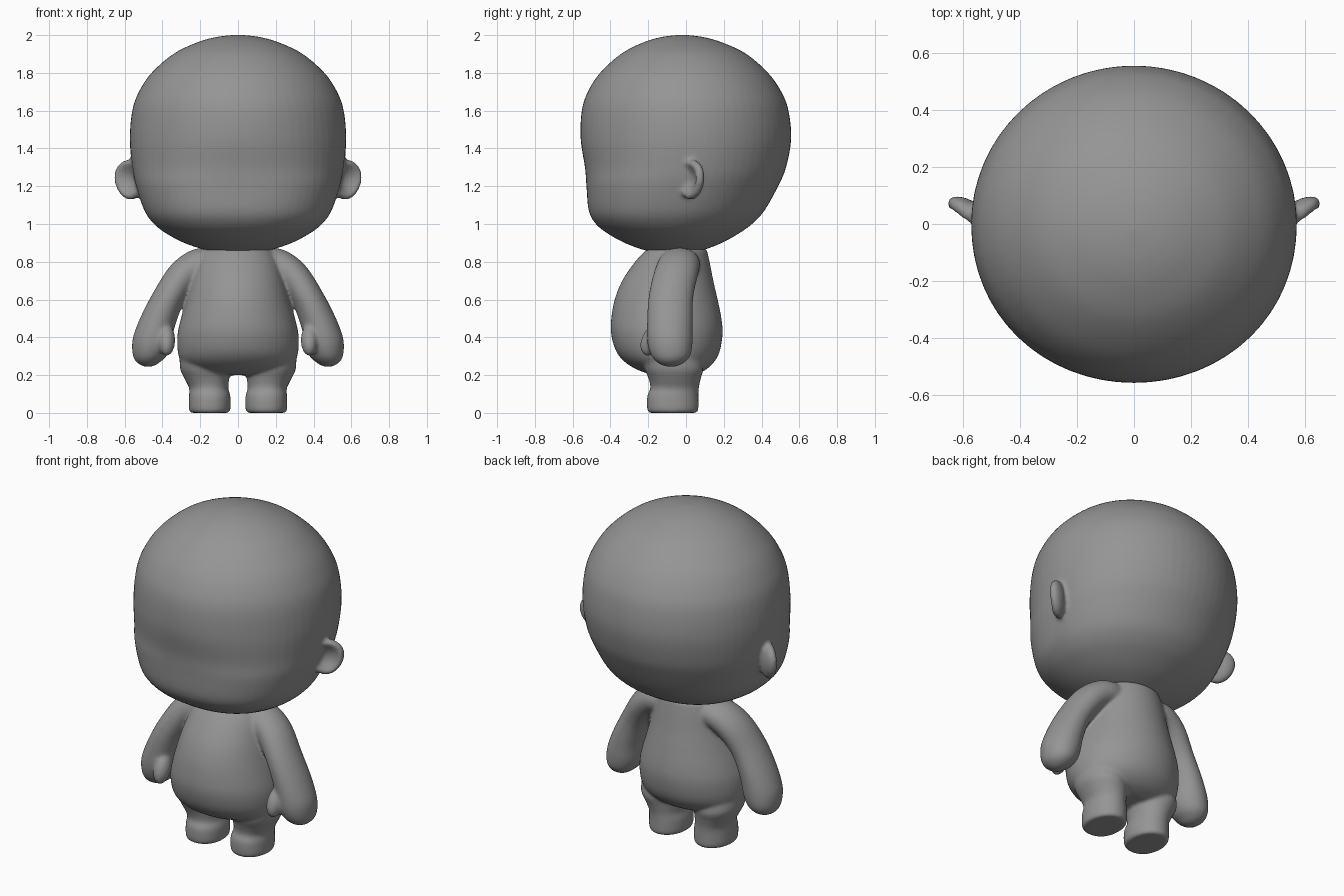
import bpy, bmesh, math
from mathutils import Vector, Matrix

if "Cube" in bpy.data.objects:
    bpy.data.objects.remove(bpy.data.objects["Cube"])

grey = bpy.data.materials.new("dark_grey")
grey.diffuse_color = (.3, .3, .3, 1)
grey.use_nodes = True
grey.node_tree.nodes["Principled BSDF"].inputs["Base Color"].default_value = grey.diffuse_color


def spline(rows, steps=5):
    """Catmull-Rom through rows of numbers."""
    pts = [rows[0]] + rows + [rows[-1]]
    out = []
    for i in range(1, len(pts) - 2):
        for s in range(steps):
            t = s / steps
            out.append([0.5 * (2 * b + (c - a) * t + (2 * a - 5 * b + 4 * c - d) * t * t
                               + (3 * b - a - 3 * c + d) * t ** 3)
                        for a, b, c, d in zip(*pts[i - 1:i + 3])])
    return out + [list(rows[-1])]


def loft(bm, rows, n=48, bend=False):
    """Skin rows of (x, y, z, radius across, radius in y, front squareness)."""
    rows = spline(rows)
    rings = []
    for i, (x, y, z, ru, rv, e) in enumerate(rows):
        u = Vector((1, 0, 0))
        if bend:
            p, q = rows[max(i - 1, 0)], rows[min(i + 1, len(rows) - 1)]
            u = Vector((p[2] - q[2], 0, q[0] - p[0])).normalized()
        ring = []
        for k in range(n):
            a = 2 * math.pi * k / n
            c, s = math.cos(a), math.sin(a)
            ex = 2 / e if s < 0 else 1
            cu = math.copysign(abs(c) ** ex, c) * ru
            sv = math.copysign(abs(s) ** ex, s) * rv
            ring.append(bm.verts.new(Vector((x, y + sv, z)) + u * cu))
        rings.append(ring)
    for a, b in zip(rings, rings[1:]):
        for k in range(n):
            bm.faces.new((a[k], a[(k + 1) % n], b[(k + 1) % n], b[k]))
    bm.faces.new(rings[0])
    bm.faces.new(rings[-1])


def upright(table):
    """(z, half width, front y, back y, squareness) -> loft rows."""
    return [(0, (f + b) / 2, z, w, (b - f) / 2, e) for z, w, f, b, e in table]


def finish(bm, name, voxel, rounds):
    """Fuse the overlapping skins into one soft surface."""
    bmesh.ops.recalc_face_normals(bm, faces=bm.faces)
    me = bpy.data.meshes.new(name)
    bm.to_mesh(me)
    bm.free()
    me.materials.append(grey)
    ob = bpy.data.objects.new(name, me)
    bpy.context.collection.objects.link(ob)
    fuse = ob.modifiers.new("fuse", 'REMESH')
    fuse.mode = 'VOXEL'
    fuse.voxel_size = voxel
    fuse.use_smooth_shade = True
    soft = ob.modifiers.new("soften", 'SMOOTH')
    soft.factor = .5
    soft.iterations = rounds


# Head with a fuller lower face
bm = bmesh.new()
loft(bm, upright([
    (0.85, .08, -.12, .02, 2), (0.862, .17, -.22, .09, 2), (0.90, .285, -.325, .19, 2.1),
    (0.95, .38, -.415, .28, 2.2), (1.00, .445, -.477, .35, 2.3), (1.07, .495, -.515, .415, 2.35),
    (1.20, .54, -.527, .488, 2.35), (1.30, .56, -.535, .53, 2.2), (1.45, .573, -.558, .557, 2.05),
    (1.60, .56, -.552, .543, 2), (1.70, .525, -.52, .505, 2), (1.80, .458, -.455, .435, 2),
    (1.90, .343, -.345, .32, 2), (1.96, .22, -.23, .195, 2), (1.99, .115, -.13, .09, 2),
    (2.002, .01, -.03, -.01, 2)]), 64)

# Ears: flattened, hollowed in front, swept back
for side in (1, -1):
    ear = bmesh.ops.create_uvsphere(bm, u_segments=48, v_segments=36, radius=1)["verts"]
    turn = Matrix.Rotation(math.radians(36), 3, 'Z')
    for v in ear:
        x, y, z = v.co.x, v.co.z, v.co.y
        r = math.hypot(x, z)
        dent = 1.2 * max(0, 1 - (r / .8) ** 2) if y < 0 else 0
        p = Vector((x * .102 * (1 + .14 * z), (y + dent) * .046, z * .108))
        p = turn @ p + Vector((.568, .027, 1.235))
        v.co = Vector((p.x * side, p.y, p.z))
finish(bm, "head", .011, 8)

# Body: torso, legs and arms skinned separately, then fused
bm = bmesh.new()
loft(bm, upright([
    (0.20, .14, -.17, .04, 2), (0.225, .24, -.25, .10, 2), (0.27, .30, -.325, .15, 2),
    (0.33, .32, -.372, .18, 2), (0.42, .32, -.397, .194, 2), (0.50, .302, -.396, .188, 2),
    (0.60, .273, -.378, .168, 2), (0.70, .245, -.338, .145, 2), (0.80, .215, -.27, .125, 2),
    (0.87, .18, -.205, .11, 2)]))
for side in (1, -1):
    # Leg and foot
    loft(bm, [(side * x, y, z, rx, ry, 2.2) for x, y, z, rx, ry in (
        (.15, -.07, 0, .1, .126), (.15, -.07, .015, .11, .136), (.15, -.07, .09, .11, .136),
        (.155, -.06, .13, .103, .128), (.165, -.06, .18, .118, .138),
        (.18, -.065, .24, .128, .155), (.18, -.09, .34, .125, .14))])
    # Arm
    loft(bm, [(side * x, y, z, ru, rv, 2) for x, y, z, ru, rv in (
        (.10, -.03, .775, .07, .09), (.19, -.035, .79, .085, .11), (.285, -.055, .73, .087, .118),
        (.367, -.08, .61, .085, .119), (.427, -.085, .475, .095, .122),
        (.457, -.085, .37, .104, .12), (.478, -.08, .30, .084, .102), (.484, -.08, .26, .052, .062),
        (.486, -.08, .243, .012, .014))], 32, bend=True)
    # Thumb
    m = Matrix.Translation((side * .378, -.18, .385)) @ Matrix.Rotation(math.radians(-25), 4, 'X') \
        @ Matrix.Diagonal((.046, .056, .09, 1))
    bmesh.ops.create_uvsphere(bm, u_segments=24, v_segments=16, radius=1, matrix=m)
finish(bm, "body", .008, 24)
